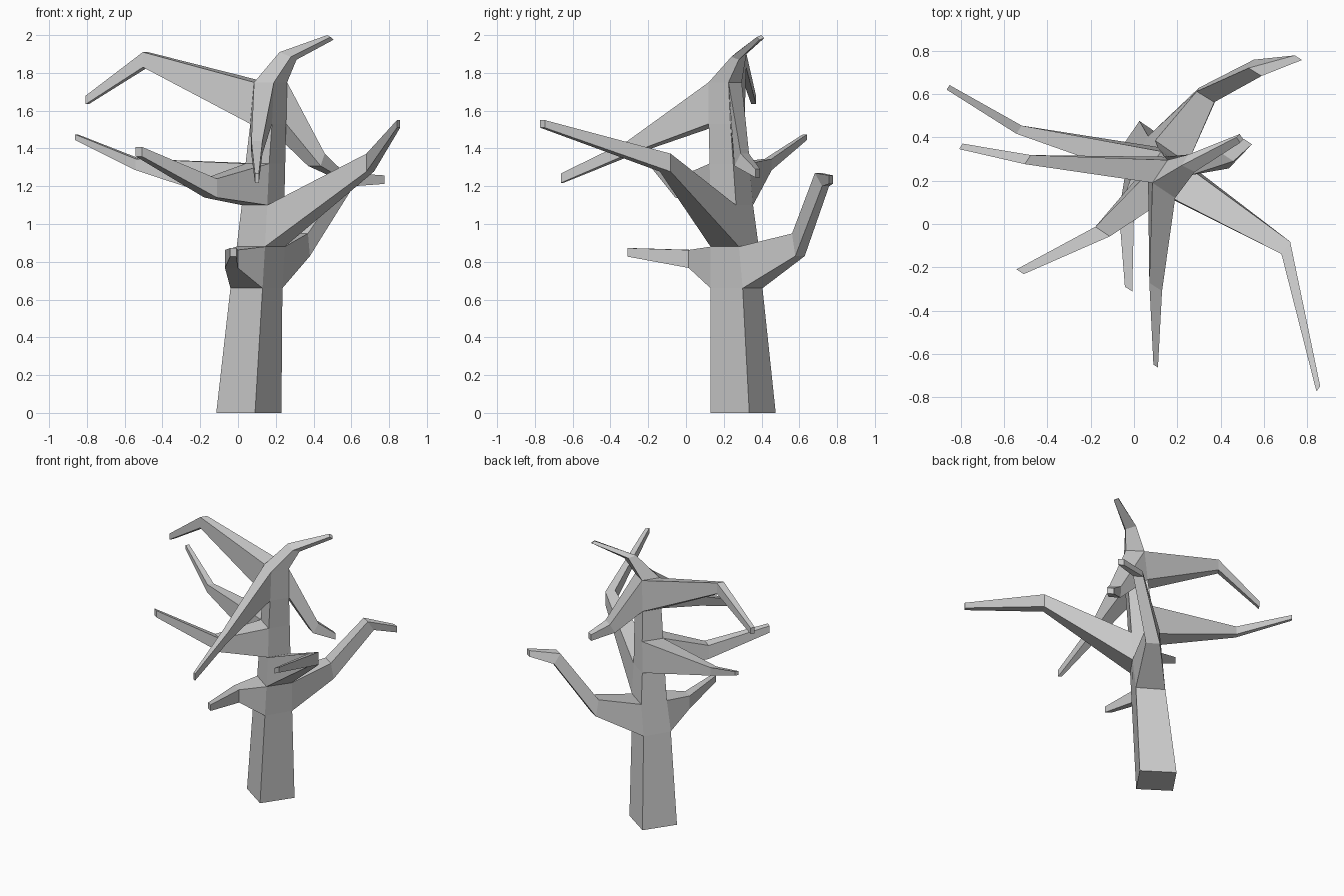
import bpy, bmesh
from mathutils import Vector

bm = bmesh.new()

# Trunk sections: front corner x, y, height, then the step from front to right corner
SECTIONS = [
    (0.09, 0.13, 0.00, 0.14, 0.205),
    (0.13, 0.13, 0.66, 0.105, 0.17),
    (0.143, 0.13, 0.88, 0.105, 0.15),
    (0.155, 0.13, 1.10, 0.09, 0.135),
    (0.165, 0.125, 1.32, 0.085, 0.125),
    (0.18, 0.12, 1.53, 0.075, 0.115),
    (0.19, 0.12, 1.75, 0.07, 0.105),
]

# Branches: trunk level, trunk side (0 front right, 1 back right, 2 back left,
# 3 front left), then sections (x, y, z, width, height, outward lean of top edge)
BRANCHES = [
    (1, 3, [(-.035, .035, .815, .08, .095, 0), (-.025, -.30, .85, .04, .045, 0)]),
    (1, 1, [(.335, .595, .89, .095, .12, -.02), (.57, .72, 1.235, .07, .07, -.045),
            (.758, .767, 1.235, .04, .045, 0)]),
    (2, 0, [(.70, -.11, 1.325, .07, .095, 0), (.85, -.76, 1.53, .03, .04, 0)]),
    (3, 3, [(-.145, -.035, 1.19, .08, .10, 0), (-.525, -.22, 1.383, .04, .05, 0)]),
    (3, 2, [(-.53, .435, 1.315, .045, .06, 0), (-.857, .63, 1.46, .025, .03, 0)]),
    (5, 2, [(-.49, .297, 1.87, .05, .08, 0), (-.798, .358, 1.657, .03, .045, 0)]),
    (5, 1, [(.415, .295, 1.34, .08, .065, .04), (.525, .38, 1.268, .045, .045, 0)]),
    (5, 3, [(.10, -.29, 1.405, .07, .07, 0), (.10, -.655, 1.243, .025, .05, 0)]),
]

# Crown sections, corners in trunk order
CROWN = [
    [(.28, .24, 1.885), (.31, .28, 1.87), (.25, .32, 1.90), (.22, .27, 1.91)],
    [(.49, .375, 1.99), (.505, .39, 1.975), (.487, .415, 1.985), (.472, .40, 2.0)],
]


def loop(points):
    return [bm.verts.new(p) for p in points]


def skin(a, b, skip=()):
    for i in range(4):
        if i not in skip:
            j = (i + 1) % 4
            bm.faces.new((a[i], a[j], b[j], b[i]))


# Trunk, leaving open the panels where branches grow
rings = [loop([(x, y, z), (x + dx, y + dy, z), (x + dx - dy, y + dy + dx, z), (x - dy, y + dx, z)])
         for x, y, z, dx, dy in SECTIONS]
for level in range(len(rings) - 1):
    skin(rings[level], rings[level + 1], [s for l, s, _ in BRANCHES if l == level])
bm.faces.new(rings[0][::-1])

# Crown
last = rings[-1]
for points in CROWN:
    ring = loop(points)
    skin(last, ring)
    last = ring
bm.faces.new(last)

# Branches grown out of the trunk panels
for level, s, sections in BRANCHES:
    t = (s + 1) % 4
    low, high = rings[level], rings[level + 1]
    last = [low[s], low[t], high[t], high[s]]
    side = last[1].co - last[0].co
    side.z = 0
    side.normalize()
    out = Vector((side.y, -side.x, 0))
    for x, y, z, w, h, lean in sections:
        c = Vector((x, y, z))
        u = side * w / 2
        v = Vector((0, 0, h / 2)) + out * lean / 2
        ring = loop([c - u - v, c + u - v, c + u + v, c - u + v])
        skin(last, ring)
        last = ring
    bm.faces.new(last)

bmesh.ops.recalc_face_normals(bm, faces=bm.faces)
mesh = bpy.data.meshes.new("bare_tree")
bm.to_mesh(mesh)
bm.free()
tree = bpy.data.objects.new("bare_tree", mesh)
bpy.context.collection.objects.link(tree)
